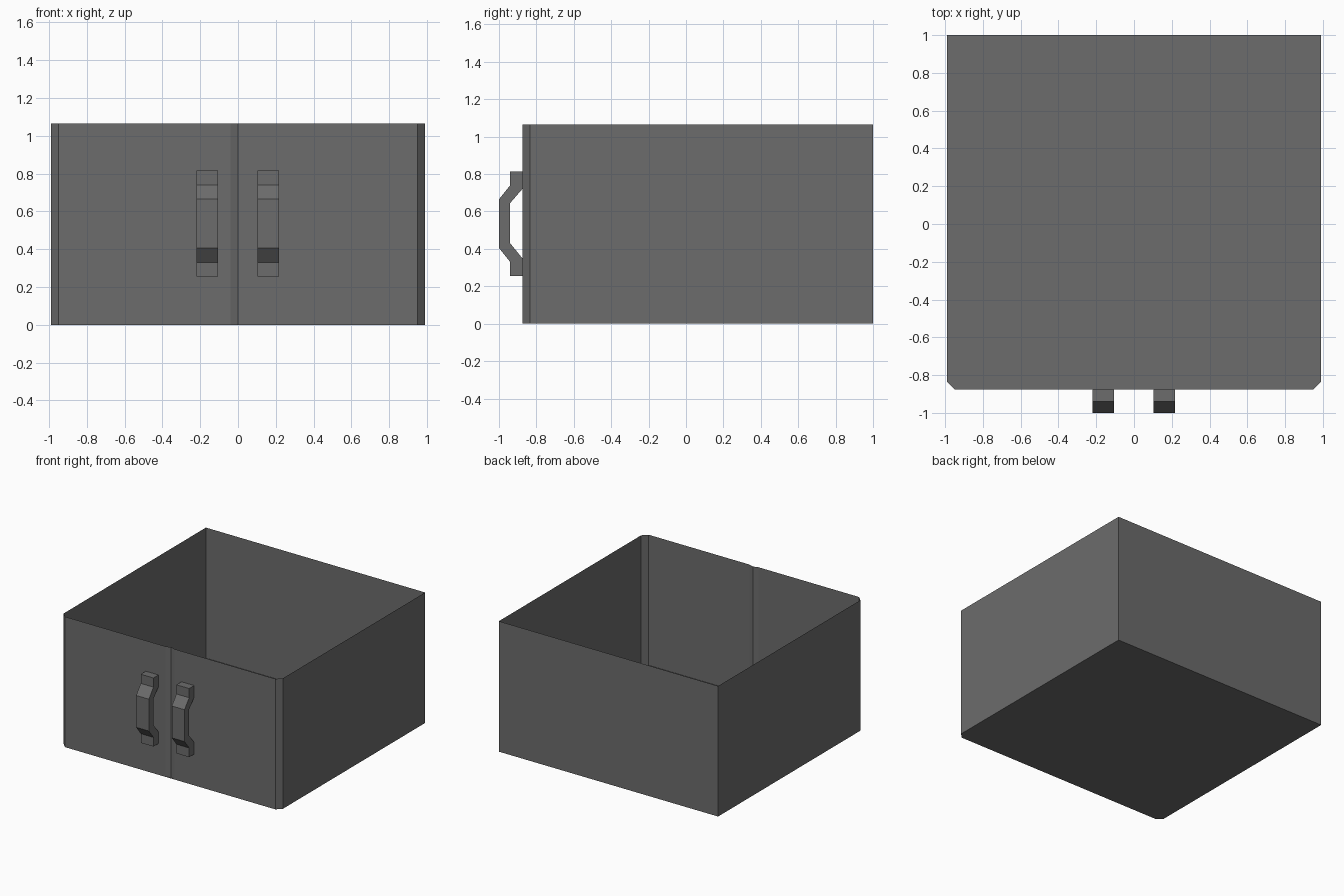
import bpy, bmesh

if "Cube" in bpy.data.objects:
    bpy.data.objects.remove(bpy.data.objects["Cube"])

grey = bpy.data.materials.new("dark grey")
grey.diffuse_color = (0.15, 0.15, 0.15, 1)
grey.use_nodes = True
grey.node_tree.nodes["Principled BSDF"].inputs["Base Color"].default_value = grey.diffuse_color

W, F, B, H, C = 0.99, -0.875, 1.0, 1.065, 0.04   # half width, front, back, height, bevel


def finish(bm, name):
    me = bpy.data.meshes.new(name)
    bm.to_mesh(me)
    bm.free()
    me.materials.append(grey)
    ob = bpy.data.objects.new(name, me)
    bpy.context.collection.objects.link(ob)
    return ob


def extrude_wall(points, name):
    """Thin vertical wall along an open outline."""
    bm = bmesh.new()
    low = [bm.verts.new((x, y, 0)) for x, y in points]
    high = [bm.verts.new((x, y, H)) for x, y in points]
    for i in range(len(points) - 1):
        bm.faces.new((low[i], low[i + 1], high[i + 1], high[i]))
    return finish(bm, name)


# Front doors with a shallow groove where they meet
for side, name in ((-1, "left_door"), (1, "right_door")):
    pts = [(side * W, F + C), (side * (W - C), F), (side * C, F), (0, F + 0.014)]
    extrude_wall(pts if side < 0 else pts[::-1], name)

# Side and back walls
extrude_wall([(W, F + C), (W, B), (-W, B), (-W, F + C)], "side_and_back_walls")

# Floor
bm = bmesh.new()
outline = [(-W, F + C), (-W, B), (W, B), (W, F + C), (W - C, F), (C - W, F)]
bm.faces.new([bm.verts.new((x, y, 0)) for x, y in outline])
finish(bm, "floor")

# Handles: outer and inner side profiles (y, z), joined as a bent bar
outer = [(F, 0.815), (-0.94, 0.815), (-0.94, 0.74), (-1, 0.665),
         (-1, 0.405), (-0.94, 0.33), (-0.94, 0.255), (F, 0.255)]
inner = [(F, 0.35), (-0.94, 0.43), (-0.94, 0.645), (F, 0.72)]
for x0, name in ((-0.22, "left_handle"), (0.102, "right_handle")):
    bm = bmesh.new()
    face = bm.faces.new([bm.verts.new((x0, y, z)) for y, z in outer + inner])
    ext = bmesh.ops.extrude_face_region(bm, geom=[face])
    moved = [v for v in ext["geom"] if isinstance(v, bmesh.types.BMVert)]
    bmesh.ops.translate(bm, verts=moved, vec=(0.115, 0, 0))
    bmesh.ops.recalc_face_normals(bm, faces=bm.faces)
    finish(bm, name)
